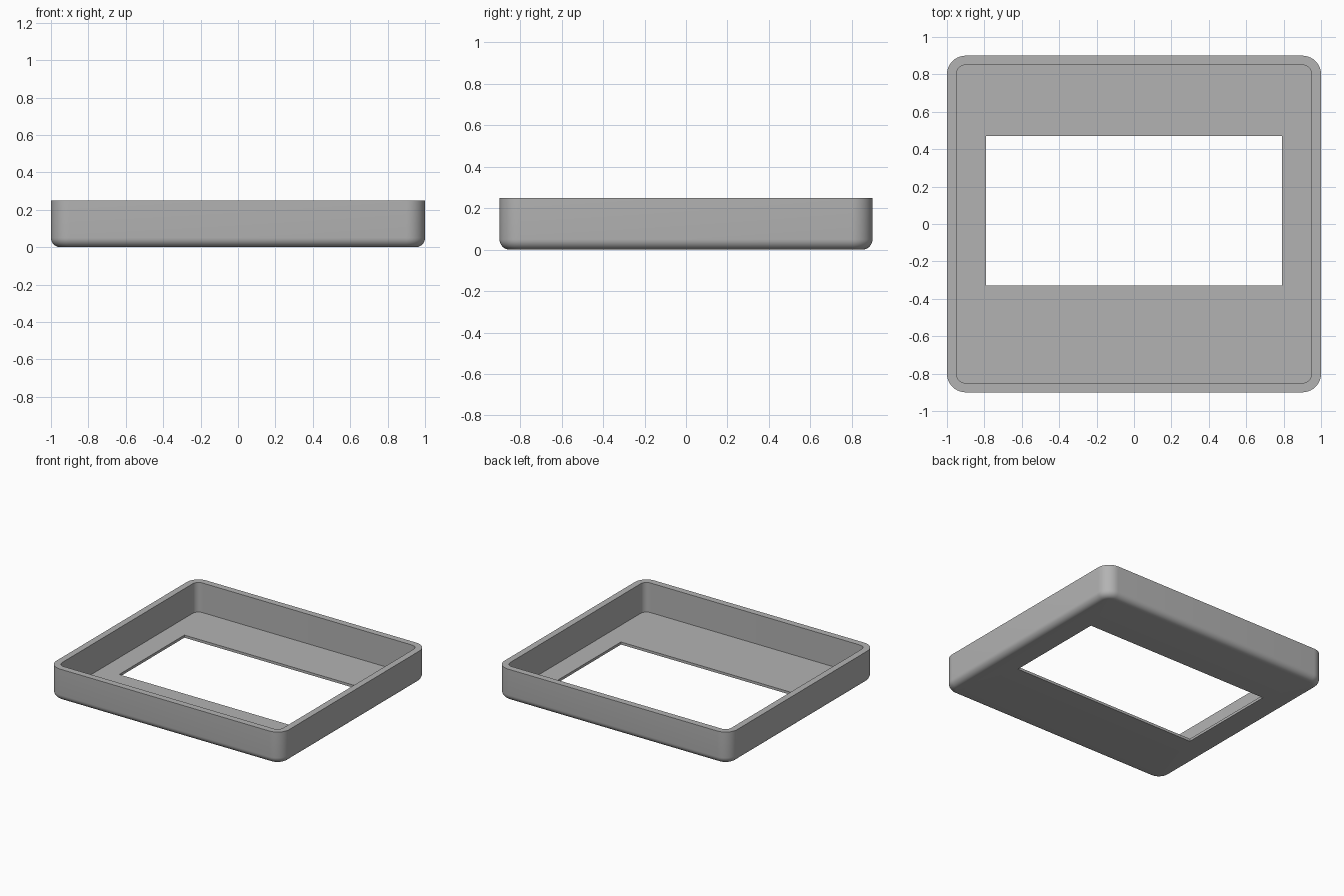
import bpy
import bmesh
from math import sin, cos, pi, radians

if "Cube" in bpy.data.objects:
    bpy.data.objects.remove(bpy.data.objects["Cube"], do_unlink=True)

HALF_X, HALF_Y, HEIGHT = 1.0, 0.9, 0.25
WALL, FLOOR, CORNER, FILLET = 0.05, 0.02, 0.1, 0.05
LEFT, RIGHT, FRONT, BACK = -0.79, 0.79, -0.33, 0.47
STEPS = 10

grey = bpy.data.materials.new("grey plastic")
grey.use_nodes = True
colour = (0.45, 0.45, 0.45, 1)
grey.diffuse_color = colour
grey.node_tree.nodes["Principled BSDF"].inputs["Base Color"].default_value = colour

bm = bmesh.new()


def ring(inset, z):
    """Rounded rectangle, counter-clockwise, one arc per corner."""
    r = CORNER - inset
    verts = []
    for k, (sx, sy) in enumerate(((1, 1), (-1, 1), (-1, -1), (1, -1))):
        for i in range(STEPS + 1):
            a = (k + i / STEPS) * pi / 2
            verts.append(bm.verts.new((sx * (HALF_X - CORNER) + r * cos(a),
                                       sy * (HALF_Y - CORNER) + r * sin(a), z)))
    return verts


def hole(z):
    corners = ((RIGHT, BACK), (LEFT, BACK), (LEFT, FRONT), (RIGHT, FRONT))
    return [bm.verts.new((x, y, z)) for x, y in corners]


def bridge(a, b):
    for i in range(len(a)):
        j = (i + 1) % len(a)
        bm.faces.new((a[i], a[j], b[j], b[i]))


def plate(outer, inner):
    """Flat face between a rounded outline and the window."""
    n = STEPS + 1
    for k in range(4):
        for i in range(STEPS):
            bm.faces.new((outer[k * n + i], outer[k * n + i + 1], inner[k]))
        m = (k + 1) % 4
        bm.faces.new((outer[k * n + STEPS], outer[m * n], inner[m], inner[k]))


# Outer shell: rounded bottom edge, straight wall, flat rim, inner wall
rings = []
for i in range(9):
    a = i / 8 * pi / 2
    rings.append(ring(FILLET * (1 - sin(a)), FILLET * (1 - cos(a))))
rings += [ring(0, HEIGHT), ring(WALL, HEIGHT), ring(WALL, FLOOR)]
for lower, upper in zip(rings, rings[1:]):
    bridge(lower, upper)

# Floor with the off-centre rectangular window
under, over = hole(0), hole(FLOOR)
plate(rings[0], under)
plate(rings[-1], over)
bridge(under, over)

bmesh.ops.recalc_face_normals(bm, faces=bm.faces)
mesh = bpy.data.meshes.new("tray_frame")
bm.to_mesh(mesh)
bm.free()
mesh.materials.append(grey)
tray = bpy.data.objects.new("tray_frame", mesh)
bpy.context.collection.objects.link(tray)
bpy.context.view_layer.objects.active = tray
tray.select_set(True)
bpy.ops.object.shade_smooth_by_angle(angle=radians(30))
